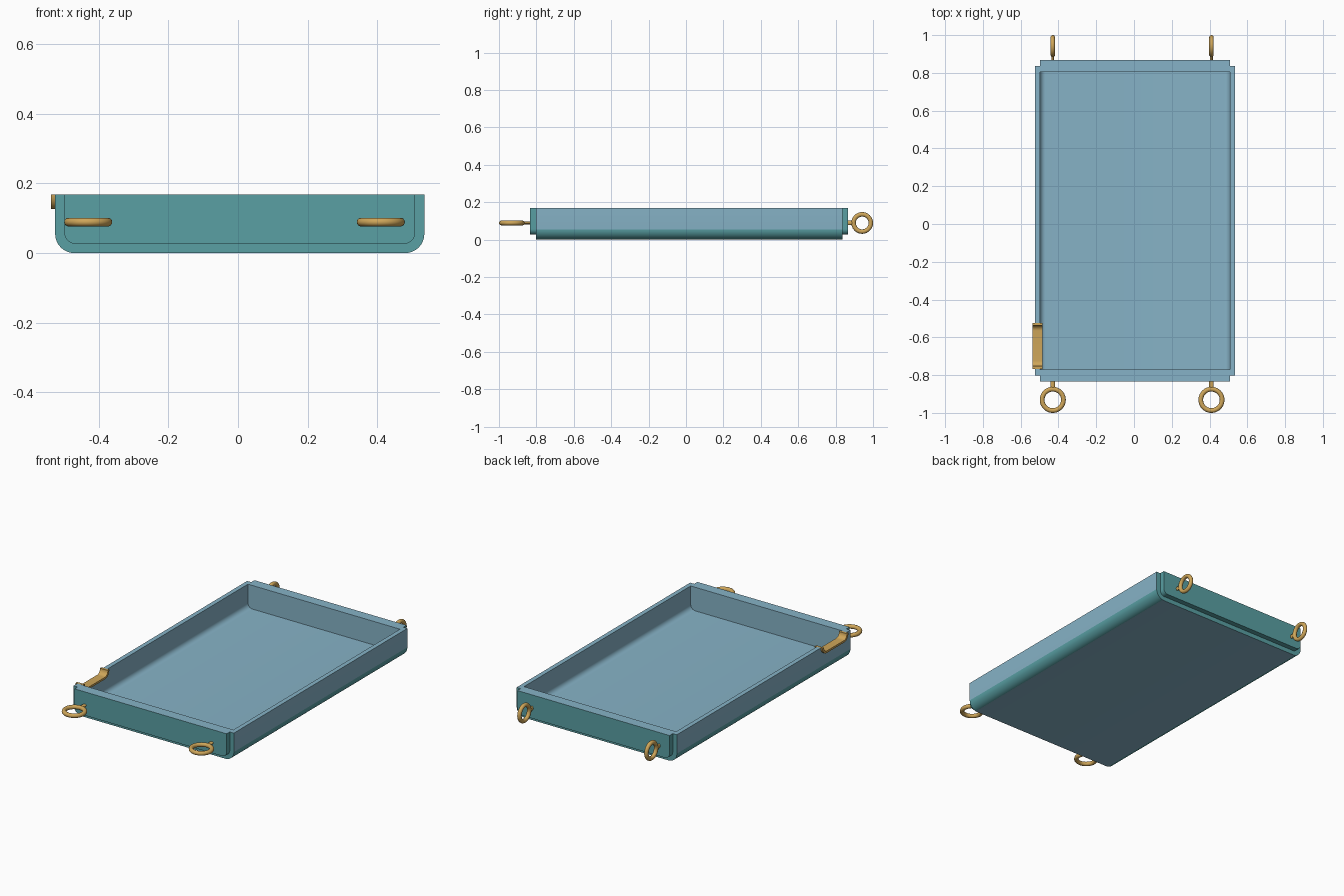
import bpy, bmesh, math
from mathutils import Matrix

if "Cube" in bpy.data.objects:
    bpy.data.objects.remove(bpy.data.objects["Cube"])


def mat(name, rgb):
    m = bpy.data.materials.new(name)
    m.diffuse_color = (*rgb, 1)
    m.use_nodes = True
    m.node_tree.nodes["Principled BSDF"].inputs["Base Color"].default_value = m.diffuse_color
    return m


BLUE = mat("blue", (0.24, 0.45, 0.57))
TEAL = mat("teal", (0.10, 0.35, 0.37))
GOLD = mat("gold", (0.62, 0.38, 0.10))

TOP = 0.168
XL, XR = -0.525, 0.535      # outer sides of the tray
YF, YB = -0.803, 0.836      # ends of the tray shell
T = 0.027                   # wall thickness


def u_shape(a0, a1, bottom, r, top=TOP, n=8):
    """Open U outline with rounded bottom corners."""
    pts = [(a0, top)]
    for cx, start in ((a0 + r, math.pi), (a1 - r, 1.5 * math.pi)):
        for i in range(n + 1):
            t = start + 0.5 * math.pi * i / n
            pts.append((cx + r * math.cos(t), bottom + r + r * math.sin(t)))
    return pts + [(a1, top)]


def prism(name, pts, axis, lo, hi, mats):
    """Extrude an outline (horizontal, z) along the x or y axis."""
    bm = bmesh.new()
    place = (lambda p, d: (d, *p)) if axis == "x" else (lambda p, d: (p[0], d, p[1]))
    face = bm.faces.new([bm.verts.new(place(p, lo)) for p in pts])
    ext = bmesh.ops.extrude_face_region(bm, geom=[face], use_keep_orig=True)
    step = place((0, 0), hi - lo)
    bmesh.ops.translate(bm, vec=step, verts=[v for v in ext["geom"] if isinstance(v, bmesh.types.BMVert)])
    bmesh.ops.recalc_face_normals(bm, faces=bm.faces)
    return finish(name, bm, mats)


def finish(name, bm, mats):
    me = bpy.data.meshes.new(name)
    bm.to_mesh(me)
    bm.free()
    for m in mats:
        me.materials.append(m)
    ob = bpy.data.objects.new(name, me)
    bpy.context.collection.objects.link(ob)
    return ob


def select(ob):
    bpy.ops.object.select_all(action="DESELECT")
    ob.select_set(True)
    bpy.context.view_layer.objects.active = ob


def smooth(ob):
    select(ob)
    bpy.ops.object.shade_smooth_by_angle(angle=math.radians(35))


# tray shell: U-shaped channel, teal on the cut ends and outer bottom bends
outer = u_shape(XL, XR, 0, 0.055)
inner = u_shape(XL + T, XR - T, T, 0.03)
shell = prism("tray_shell", outer + inner[::-1], "y", YF, YB, [BLUE, TEAL])
for p in shell.data.polygons:
    n = p.normal
    if abs(n.y) > 0.9 or -0.98 < n.z < -0.02:
        p.material_index = 1

# pouring notch cut in the left rim
notch = u_shape(-0.767, -0.523, 0.126, 0.04)
cut_pts = u_shape(-0.767, -0.523, 0.126, 0.04, top=0.25)
cutter = prism("notch_cutter", cut_pts, "x", -0.6, -0.45, [BLUE])
mod = shell.modifiers.new("notch", "BOOLEAN")
mod.operation, mod.solver, mod.object = "DIFFERENCE", "EXACT", cutter
select(shell)
bpy.ops.object.modifier_apply(modifier="notch")
bpy.data.objects.remove(cutter)
smooth(shell)

# gold lining of the notch
lining = u_shape(-0.753, -0.537, 0.138, 0.028)
smooth(prism("notch_lining", notch + lining[::-1], "x", -0.537, -0.485, [GOLD]))

# end panels, standing out a little past the shell
for name, lo, hi, out in (("front_panel", -0.833, -0.77, -1), ("back_panel", 0.805, 0.867, 1)):
    panel = prism(name, inner, "y", lo, hi, [BLUE, TEAL])
    for p in panel.data.polygons:
        if p.normal.z < 0.9 and p.normal.y * out > -0.9:
            p.material_index = 1
    smooth(panel)


def ring(name, x, y, z, major, minor, rot):
    bpy.ops.mesh.primitive_torus_add(major_radius=major, minor_radius=minor, major_segments=40,
                                     minor_segments=14, location=(x, y, z), rotation=rot)
    ob = bpy.context.object
    ob.name = name
    ob.data.materials.append(GOLD)
    smooth(ob)


def stem(name, x, z, y0, y1, rx, rz):
    bm = bmesh.new()
    bmesh.ops.create_cone(bm, cap_ends=True, segments=16, radius1=1, radius2=1, depth=1)
    bm.transform(Matrix.Translation((x, (y0 + y1) / 2, z)) @ Matrix.Diagonal((rx, y1 - y0, rz, 1))
                 @ Matrix.Rotation(math.pi / 2, 4, "X"))
    smooth(finish(name, bm, [GOLD]))


# hanging rings: flat ones in front, upright ones at the back
Z = 0.089
for side, x in (("left", -0.43), ("right", 0.41)):
    ring(f"front_ring_{side}", x, -0.931, Z, 0.0565, 0.0125, (0, 0, 0))
    stem(f"front_stem_{side}", x, Z, -0.877, -0.82, 0.012, 0.007)
    ring(f"back_ring_{side}", x, 0.942, Z, 0.046, 0.012, (0, math.pi / 2, 0))
    stem(f"back_stem_{side}", x, Z, 0.855, 0.898, 0.007, 0.012)
